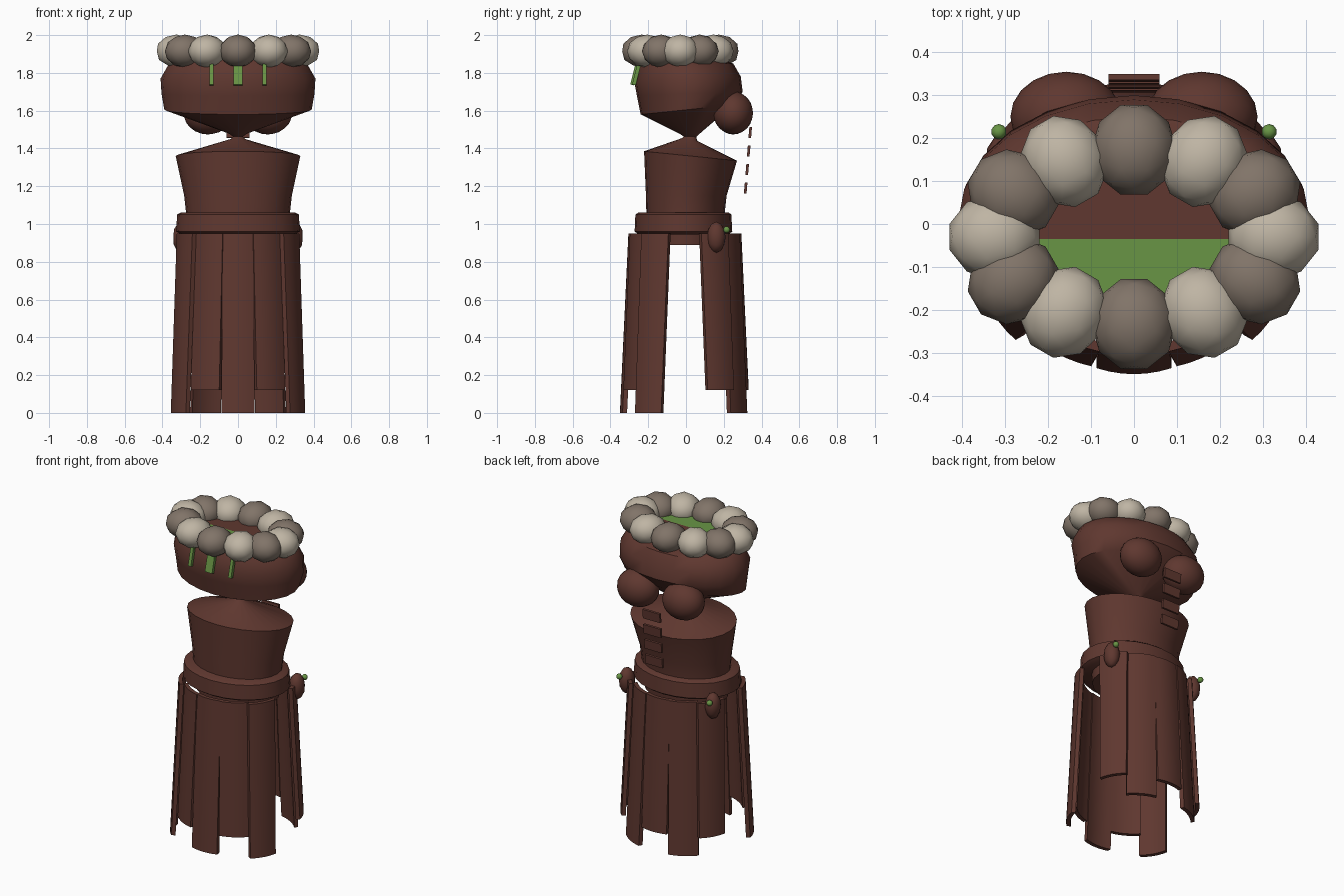
import bpy, bmesh, math
from mathutils import Vector, Matrix

if "Cube" in bpy.data.objects:
    bpy.data.objects.remove(bpy.data.objects["Cube"])


def material(name, col):
    m = bpy.data.materials.new(name)
    m.diffuse_color = (*col, 1)
    m.use_nodes = True
    m.node_tree.nodes["Principled BSDF"].inputs["Base Color"].default_value = m.diffuse_color
    return m


LEATHER = material("brown leather", (0.115, 0.039, 0.029))
GREEN = material("moss green", (0.14, 0.30, 0.06))
LIGHT = material("light stone", (0.52, 0.46, 0.37))
DARK = material("dark stone", (0.22, 0.175, 0.14))


def finish(name, bm, mats, angle=40):
    bmesh.ops.recalc_face_normals(bm, faces=bm.faces[:])
    me = bpy.data.meshes.new(name)
    bm.to_mesh(me)
    bm.free()
    for m in mats:
        me.materials.append(m)
    ob = bpy.data.objects.new(name, me)
    bpy.context.collection.objects.link(ob)
    bpy.ops.object.select_all(action='DESELECT')
    ob.select_set(True)
    bpy.context.view_layer.objects.active = ob
    bpy.ops.object.shade_smooth_by_angle(angle=math.radians(angle))
    return ob


def loft(name, rings, n=24, angle=40):
    """Rings of (half width, y front, y back, z front, z back)."""
    bm = bmesh.new()
    loops = []
    for rx, yf, yb, zf, zb in rings:
        loop = []
        for i in range(n):
            a = 2 * math.pi * i / n
            t = 0.5 + 0.5 * math.sin(a)
            loop.append(bm.verts.new((rx * math.cos(a), yf + (yb - yf) * t, zf + (zb - zf) * t)))
        loops.append(loop)
    for p, q in zip(loops, loops[1:]):
        for i in range(n):
            j = (i + 1) % n
            bm.faces.new((p[i], p[j], q[j], q[i]))
    bm.faces.new(loops[0][::-1])
    bm.faces.new(loops[-1])
    return finish(name, bm, [LEATHER], angle)


def ball(name, loc, size, mat, turn=0, sub=2):
    bm = bmesh.new()
    bmesh.ops.create_icosphere(bm, subdivisions=sub, radius=1)
    bm.transform(Matrix.Translation(loc) @ Matrix.Rotation(turn, 4, 'Z') @ Matrix.Diagonal((*size, 1)))
    return finish(name, bm, [mat], 60)


def box(name, loc, size, mat, rot=Matrix.Identity(4)):
    bm = bmesh.new()
    bmesh.ops.create_cube(bm, size=1)
    bm.transform(Matrix.Translation(loc) @ rot @ Matrix.Diagonal((*size, 1)))
    return finish(name, bm, [mat])


# Torso, pinched to a narrow neck
loft("torso", [(0.26, -0.20, 0.19, 0.89, 0.89), (0.275, -0.21, 0.205, 1.06, 1.06),
               (0.285, -0.212, 0.215, 1.15, 1.15), (0.33, -0.222, 0.27, 1.385, 1.335),
               (0.04, -0.02, 0.06, 1.455, 1.44), (0.015, 0.0, 0.05, 1.475, 1.475)])

# Upper body flaring out from the neck
loft("shoulders", [(0.015, 0.0, 0.05, 1.455, 1.455), (0.05, -0.03, 0.08, 1.475, 1.485),
                   (0.39, -0.24, 0.25, 1.58, 1.63), (0.405, -0.26, 0.30, 1.68, 1.70),
                   (0.41, -0.275, 0.29, 1.76, 1.78), (0.37, -0.25, 0.25, 1.83, 1.85),
                   (0.33, -0.23, 0.19, 1.87, 1.87)])

# Belt
loft("belt", [(0.30, -0.25, 0.225, 0.945, 0.945), (0.328, -0.272, 0.245, 0.96, 0.96),
              (0.322, -0.268, 0.24, 1.05, 1.05), (0.30, -0.25, 0.225, 1.062, 1.062)])


# Curved hanging skirt strips, in front and back groups
def strip(name, top, bottom, w_top, w_bot, yaw, z_bot):
    bm = bmesh.new()
    m = 6
    tan = Vector((math.cos(yaw), math.sin(yaw), 0))
    out = Vector((math.sin(yaw), -math.cos(yaw), 0))
    z_top = 0.95
    grid = []
    for c0, k in ((top, 0.0), (bottom, 1.0)):
        z = z_top + (z_bot - z_top) * k
        f = (z_top - z) / z_top
        c = Vector(top).lerp(Vector(bottom), f)
        w = w_top + (w_bot - w_top) * f
        row = []
        for depth in (0.0, -0.024):
            for i in range(m + 1):
                s = i / m * 2 - 1
                p = Vector((c.x, c.y, z)) + tan * (s * w / 2) + out * (depth - 0.014 * s * s)
                row.append(bm.verts.new(p))
        o, n = row[:m + 1], row[m + 1:]
        grid.append(o + n[::-1])
    a, b = grid
    for i in range(len(a)):
        j = (i + 1) % len(a)
        bm.faces.new((a[i], a[j], b[j], b[i]))
    bm.faces.new(a)
    bm.faces.new(b[::-1])
    return bm


for side, label in ((1, "front"), (-1, "back")):
    for k in range(-2, 3):
        s = (k > 0) - (k < 0)
        i = abs(k)
        top = [(0, -0.305), (0.16, -0.268), (0.295, -0.172)][i]
        bot = [(0, -0.35), (0.185, -0.305), (0.328, -0.208)][i]
        long_one = (i != 1) if side == 1 else (i == 1)
        bm = strip("s", (s * top[0], top[1]), (s * bot[0], bot[1]),
                   0.165, 0.175 if i < 2 else 0.16, s * math.radians((0, 30, 60)[i]),
                   0.0 if long_one else 0.12)
        if side < 0:
            bm.transform(Matrix.Rotation(math.pi, 4, 'Z') @ Matrix.Translation((0, 0.012, 0)))
        finish(f"skirt_strip_{label}_{k + 3}", bm, [LEATHER])

# Stone collar, alternating colours
for k in range(12):
    a = math.radians(30 * k)
    loc = (0.325 * math.cos(a), -0.03 + 0.203 * math.sin(a), 1.915)
    ball(f"collar_stone_{k + 1}", loc, (0.11, 0.1, 0.088), DARK if k % 2 else LIGHT, a)

# Floor inside the collar, green on its front half
bm = bmesh.new()
bmesh.ops.create_circle(bm, cap_ends=True, segments=32, radius=1)
bm.transform(Matrix.Translation((0, -0.035, 1.9)) @ Matrix.Diagonal((0.31, 0.2, 1, 1)))
bmesh.ops.bisect_plane(bm, geom=bm.verts[:] + bm.edges[:] + bm.faces[:],
                       plane_co=(0, -0.035, 0), plane_no=(0, 1, 0))
for f in bm.faces:
    f.material_index = int(f.calc_center_median().y < -0.035)
    if f.normal.z < 0:
        f.normal_flip()
finish("collar_floor", bm, [LEATHER, GREEN])

# Green drips below the collar
tilt = Matrix.Rotation(math.radians(-14), 4, 'X')
for x, y, w in ((-0.14, -0.262, 0.02), (0, -0.272, 0.05), (0.14, -0.262, 0.02)):
    box("green_drip", (x, y, 1.79), (w, 0.02, 0.11), GREEN, tilt)

for s in (-1, 1):
    # Rounded lumps on the upper back
    ball("back_lump", (s * 0.158, 0.25, 1.588), (0.13, 0.105, 0.114), LEATHER, sub=3)
    # Belt pouches with green buttons
    ball("belt_pouch", (s * 0.3, 0.16, 0.93), (0.045, 0.05, 0.083), LEATHER)
    ball("pouch_button", (s * 0.315, 0.215, 0.97), (0.018, 0.018, 0.018), GREEN)

# Lacing bars down the back
for k in range(4):
    box("lacing_bar", (0, 0.34 - 0.008 * k, 1.485 - 0.098 * k), (0.12, 0.014, 0.058), LEATHER,
        Matrix.Rotation(math.radians(-5), 4, 'X'))
